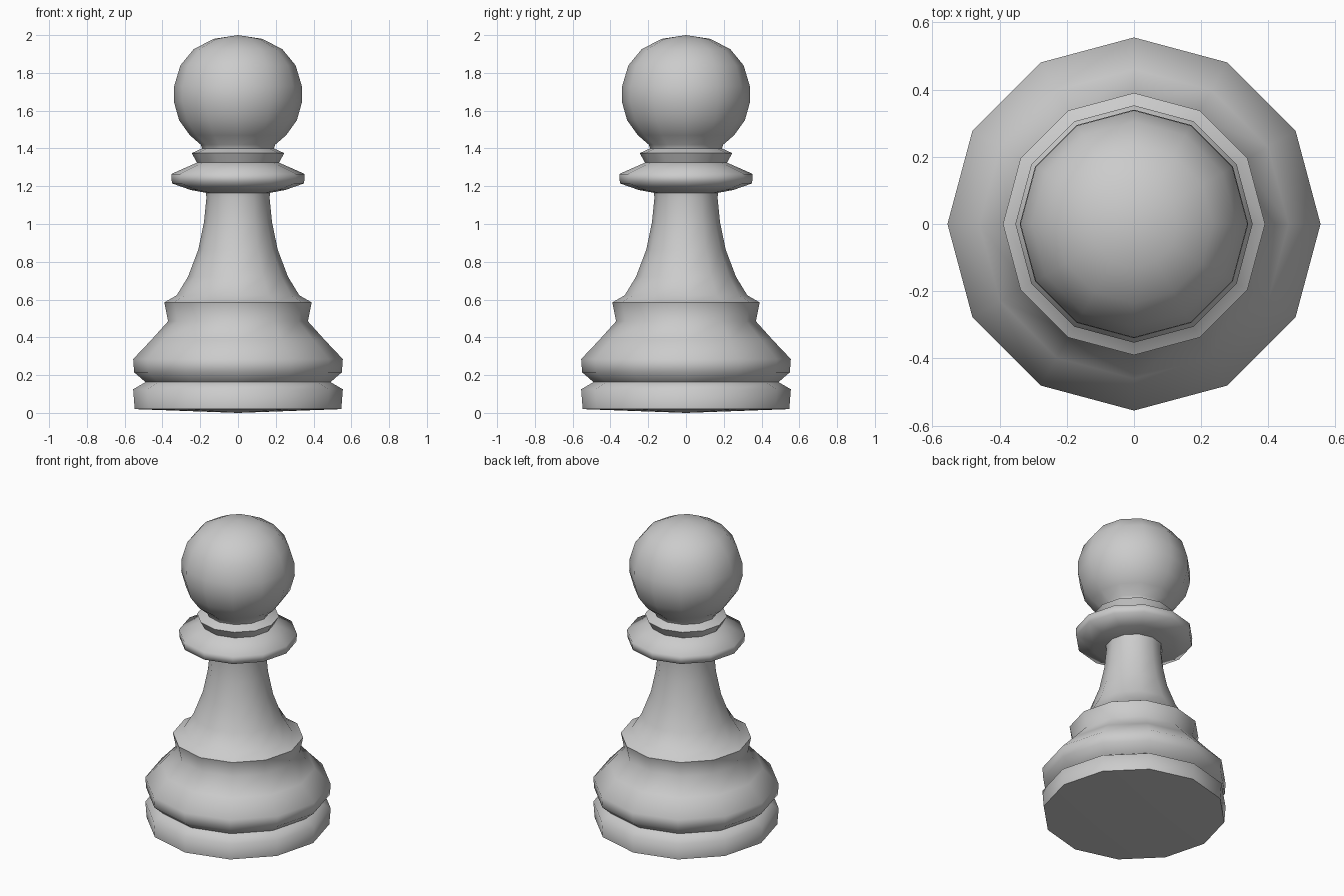
import bpy, bmesh, math

if "Cube" in bpy.data.objects:
    bpy.data.objects.remove(bpy.data.objects["Cube"])

SIDES = 12

def lathe(name, profile):
    """Revolve (radius, z) points around z; radius 0 becomes a pole."""
    bm = bmesh.new()
    rings = []
    for r, z in profile:
        if r == 0:
            rings.append([bm.verts.new((0, 0, z))] * SIDES)
        else:
            rings.append([bm.verts.new((r * math.cos(2 * math.pi * i / SIDES),
                                        r * math.sin(2 * math.pi * i / SIDES), z))
                          for i in range(SIDES)])
    for a, b in zip(rings, rings[1:]):
        for i in range(SIDES):
            j = (i + 1) % SIDES
            bm.faces.new(dict.fromkeys((a[i], a[j], b[j], b[i])))
    me = bpy.data.meshes.new(name)
    bm.to_mesh(me)
    bm.free()
    ob = bpy.data.objects.new(name, me)
    bpy.context.collection.objects.link(ob)
    bpy.ops.object.select_all(action='DESELECT')
    ob.select_set(True)
    bpy.context.view_layer.objects.active = ob
    bpy.ops.object.shade_smooth_by_angle(angle=math.radians(75))
    return ob

# Stepped foot with groove and shoulder
lathe("base", [(0, 0), (0.547, 0.02), (0.555, 0.125), (0.49, 0.163), (0.55, 0.215),
               (0.555, 0.285), (0.46, 0.385), (0.37, 0.485), (0.39, 0.585)])

# Flared stem
lathe("stem", [(0.39, 0.585), (0.325, 0.622), (0.265, 0.72), (0.21, 0.865),
               (0.18, 1.01), (0.167, 1.14), (0.17, 1.165)])

# Wide collar with small upper ring
lathe("collar", [(0.17, 1.165), (0.25, 1.18), (0.35, 1.215), (0.353, 1.265),
                 (0.217, 1.325), (0.245, 1.375), (0.19, 1.40)])

# Ball head
lathe("head", [(0.19, 1.40), (0.197, 1.42), (0.255, 1.47), (0.312, 1.55), (0.34, 1.65),
               (0.338, 1.73), (0.305, 1.84), (0.235, 1.925), (0.13, 1.98), (0, 2.0)])
